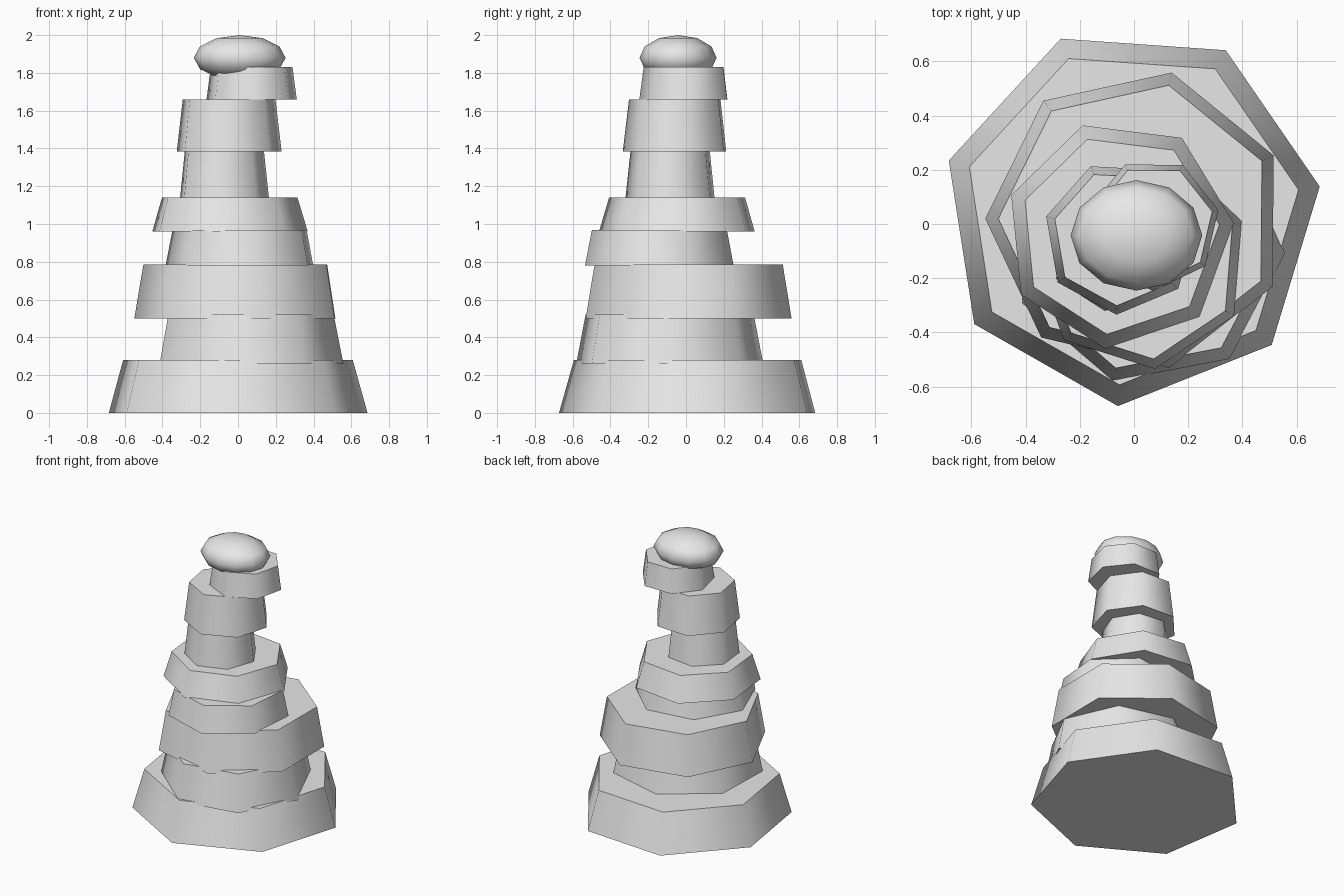
import bpy, bmesh
from math import cos, sin, radians, tau

cube = bpy.data.objects.get("Cube")
if cube:
    bpy.data.objects.remove(cube, do_unlink=True)

# Single plain stone colour
stone = bpy.data.materials.new("grey_stone")
stone.use_nodes = True
stone.diffuse_color = (0.8, 0.8, 0.8, 1)
stone.node_tree.nodes["Principled BSDF"].inputs["Base Color"].default_value = (0.8, 0.8, 0.8, 1)


def add_object(name, bm, smooth_angle):
    bmesh.ops.recalc_face_normals(bm, faces=bm.faces)
    mesh = bpy.data.meshes.new(name)
    bm.to_mesh(mesh)
    bm.free()
    mesh.materials.append(stone)
    obj = bpy.data.objects.new(name, mesh)
    bpy.context.collection.objects.link(obj)
    bpy.ops.object.select_all(action='DESELECT')
    obj.select_set(True)
    bpy.context.view_layer.objects.active = obj
    bpy.ops.object.shade_smooth_by_angle(angle=radians(smooth_angle))
    return obj


def add_tier(name, x, y, z0, z1, r0, r1, turn, sides=7):
    """Tapered prism with its first corner at the turn angle."""
    bm = bmesh.new()
    rings = []
    for z, r in ((z0, r0), (z1, r1)):
        angles = [radians(turn) + tau * i / sides for i in range(sides)]
        rings.append([bm.verts.new((x + r * cos(a), y + r * sin(a), z)) for a in angles])
    low, high = rings
    bm.faces.new(low[::-1])
    bm.faces.new(high)
    for i in range(sides):
        j = (i + 1) % sides
        bm.faces.new((low[i], low[j], high[j], high[i]))
    return add_object(name, bm, 60)


# Stacked tiers: centre x, y, bottom, top, bottom radius, top radius, turn
tiers = {
    "base_tier": (-0.01, 0.03, 0.0, 0.28, 0.704, 0.625, -94),
    "second_tier": (0.05, -0.09, 0.26, 0.52, 0.508, 0.457, -2),
    "third_tier": (0.01, 0.015, 0.50, 0.785, 0.559, 0.511, 179.5),
    "fourth_tier": (0.02, -0.134, 0.78, 0.967, 0.405, 0.368, 21),
    "fifth_tier": (-0.054, -0.039, 0.96, 1.14, 0.425, 0.371, 5.7),
    "sixth_tier": (-0.078, -0.079, 1.12, 1.40, 0.245, 0.215, -97),
    "seventh_tier": (-0.05, -0.05, 1.385, 1.66, 0.285, 0.252, -93),
    "eighth_tier": (0.072, -0.002, 1.66, 1.83, 0.245, 0.222, 64),
}
for name, values in tiers.items():
    add_tier(name, *values)

# Flattened round capstone
bm = bmesh.new()
bmesh.ops.create_uvsphere(bm, u_segments=12, v_segments=6, radius=1)
bmesh.ops.scale(bm, verts=bm.verts, vec=(0.243, 0.204, 0.12))
bmesh.ops.translate(bm, verts=bm.verts, vec=(0.009, -0.042, 1.88))
add_object("capstone", bm, 180)
